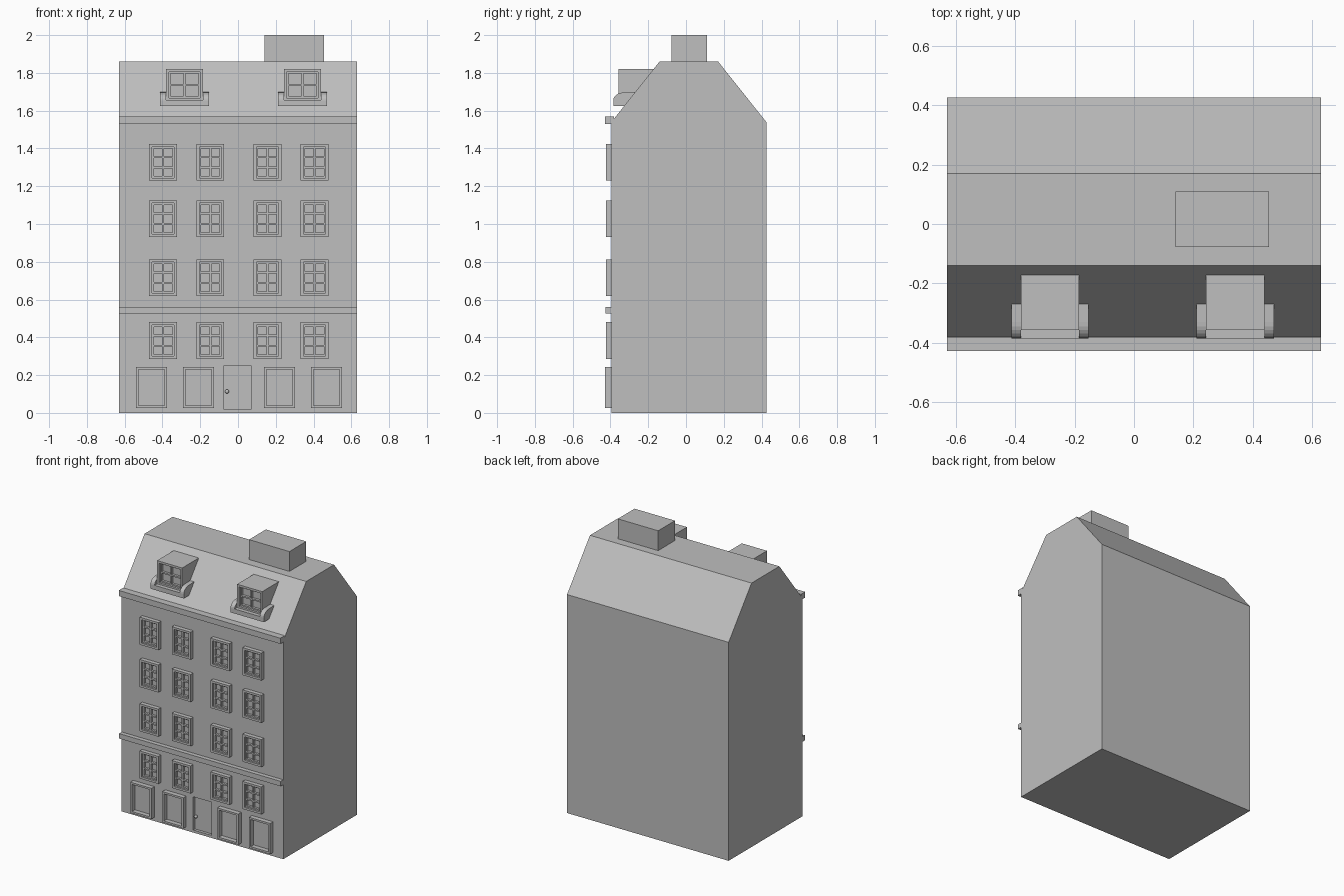
import bpy, bmesh, math
from mathutils import Vector

if "Cube" in bpy.data.objects:
    bpy.data.objects.remove(bpy.data.objects["Cube"])

stone = bpy.data.materials.new("plain_grey")
stone.diffuse_color = (0.52, 0.52, 0.52, 1)
stone.use_nodes = True
stone.node_tree.nodes["Principled BSDF"].inputs["Base Color"].default_value = stone.diffuse_color

WALL = -0.395  # plane of the front wall


def finish(name, bm):
    bmesh.ops.recalc_face_normals(bm, faces=bm.faces)
    me = bpy.data.meshes.new(name)
    bm.to_mesh(me)
    bm.free()
    me.materials.append(stone)
    ob = bpy.data.objects.new(name, me)
    bpy.context.collection.objects.link(ob)
    return ob


def add_box(bm, x0, x1, y0, y1, z0, z1):
    vs = bmesh.ops.create_cube(bm, size=1)["verts"]
    for v in vs:
        v.co = Vector((x0 if v.co.x < 0 else x1,
                       y0 if v.co.y < 0 else y1,
                       z0 if v.co.z < 0 else z1))


def box(name, *dims):
    bm = bmesh.new()
    add_box(bm, *dims)
    return finish(name, bm)


def prism(name, profile, x0, x1):
    """Extrude a (y, z) outline along x."""
    bm = bmesh.new()
    face = bm.faces.new([bm.verts.new((x0, y, z)) for y, z in profile])
    ext = bmesh.ops.extrude_face_region(bm, geom=[face])["geom"]
    bmesh.ops.translate(bm, vec=(x1 - x0, 0, 0),
                        verts=[g for g in ext if isinstance(g, bmesh.types.BMVert)])
    return finish(name, bm)


def add_frame(bm, x0, x1, z0, z1, t, y0, y1):
    add_box(bm, x0, x0 + t, y0, y1, z0, z1)
    add_box(bm, x1 - t, x1, y0, y1, z0, z1)
    add_box(bm, x0 + t, x1 - t, y0, y1, z0, z0 + t)
    add_box(bm, x0 + t, x1 - t, y0, y1, z1 - t, z1)


def add_sash(bm, x0, x1, z0, z1, rows, y0, y1):
    """Sash border, one upright bar and rows - 1 cross bars."""
    t, b = 0.009, 0.005
    add_frame(bm, x0, x1, z0, z1, t, y0, y1)
    xc = (x0 + x1) / 2
    add_box(bm, xc - b, xc + b, y0, y1, z0 + t, z1 - t)
    for i in range(1, rows):
        z = z0 + (z1 - z0) * i / rows
        add_box(bm, x0 + t, xc - b, y0, y1, z - b, z + b)
        add_box(bm, xc + b, x1 - t, y0, y1, z - b, z + b)


def cut(target, cutter):
    cutter.hide_render = True
    cutter.hide_viewport = True
    mod = target.modifiers.new("recess", "BOOLEAN")
    mod.operation = "DIFFERENCE"
    mod.solver = "EXACT"
    mod.object = cutter


# House body with mansard roof
body = prism("house_body", [(WALL, 0), (WALL, 1.54), (-0.14, 1.86), (0.17, 1.86),
                            (0.425, 1.54), (0.425, 0)], -0.63, 0.63)
box("chimney", 0.14, 0.455, -0.077, 0.11, 1.80, 2.0)

# Cornice and string course
box("cornice", -0.63, 0.63, -0.428, -0.38, 1.53, 1.57)
box("string_course", -0.63, 0.63, -0.425, WALL + 0.01, 0.525, 0.56)

# Four rows of windows
for z0 in (0.286, 0.619, 0.931, 1.229):
    for xc in (-0.397, -0.146, 0.156, 0.405):
        bm = bmesh.new()
        x0, x1, z1, t = xc - 0.073, xc + 0.073, z0 + 0.194, 0.015
        add_frame(bm, x0, x1, z0, z1, t, -0.424, WALL + 0.005)
        add_sash(bm, x0 + t, x1 - t, z0 + t, z1 - t, 3, -0.411, WALL + 0.005)
        finish("window", bm)

# Shop windows on the ground floor
for x0 in (-0.54, -0.291, 0.138, 0.386):
    bm = bmesh.new()
    add_frame(bm, x0, x0 + 0.164, 0.026, 0.243, 0.013, -0.428, WALL + 0.005)
    finish("shop_window_frame", bm)

# Recessed door with knob
cut(body, box("door_cutter", -0.073, 0.069, -0.45, WALL + 0.02, 0.018, 0.252))
bm = bmesh.new()
bmesh.ops.create_uvsphere(bm, u_segments=12, v_segments=8, radius=0.011)
bmesh.ops.translate(bm, verts=bm.verts, vec=(-0.058, WALL + 0.008, 0.113))
knob = finish("door_knob", bm)
for p in knob.data.polygons:
    p.use_smooth = True

# Dormers with curved side cheeks and sill
curve = [(-0.385 + 0.055 * (1 - math.cos(a)), 1.655 + 0.041 * math.sin(a))
         for a in (math.pi / 2 * i / 6 for i in range(7))]
cheek = [(-0.385, 1.624)] + curve + [(-0.26, 1.698), (-0.26, 1.624)]
for xc in (-0.283, 0.341):
    x0, x1 = xc - 0.098, xc + 0.098
    dormer = prism("dormer", [(-0.357, 1.64), (-0.357, 1.82), (-0.16, 1.82),
                              (-0.16, 1.75), (-0.26, 1.64)], x0, x1)
    cut(dormer, box("dormer_cutter", x0 + 0.015, x1 - 0.015, -0.40, -0.325, 1.668, 1.805))
    bm = bmesh.new()
    add_sash(bm, x0 + 0.015, x1 - 0.015, 1.668, 1.805, 2, -0.342, -0.32)
    finish("dormer_sash", bm)
    box("dormer_sill", x0, x1, -0.385, -0.27, 1.624, 1.656)
    for a, b in ((x0 - 0.032, x0), (x1, x1 + 0.032)):
        ob = prism("dormer_cheek", cheek, a, b)
